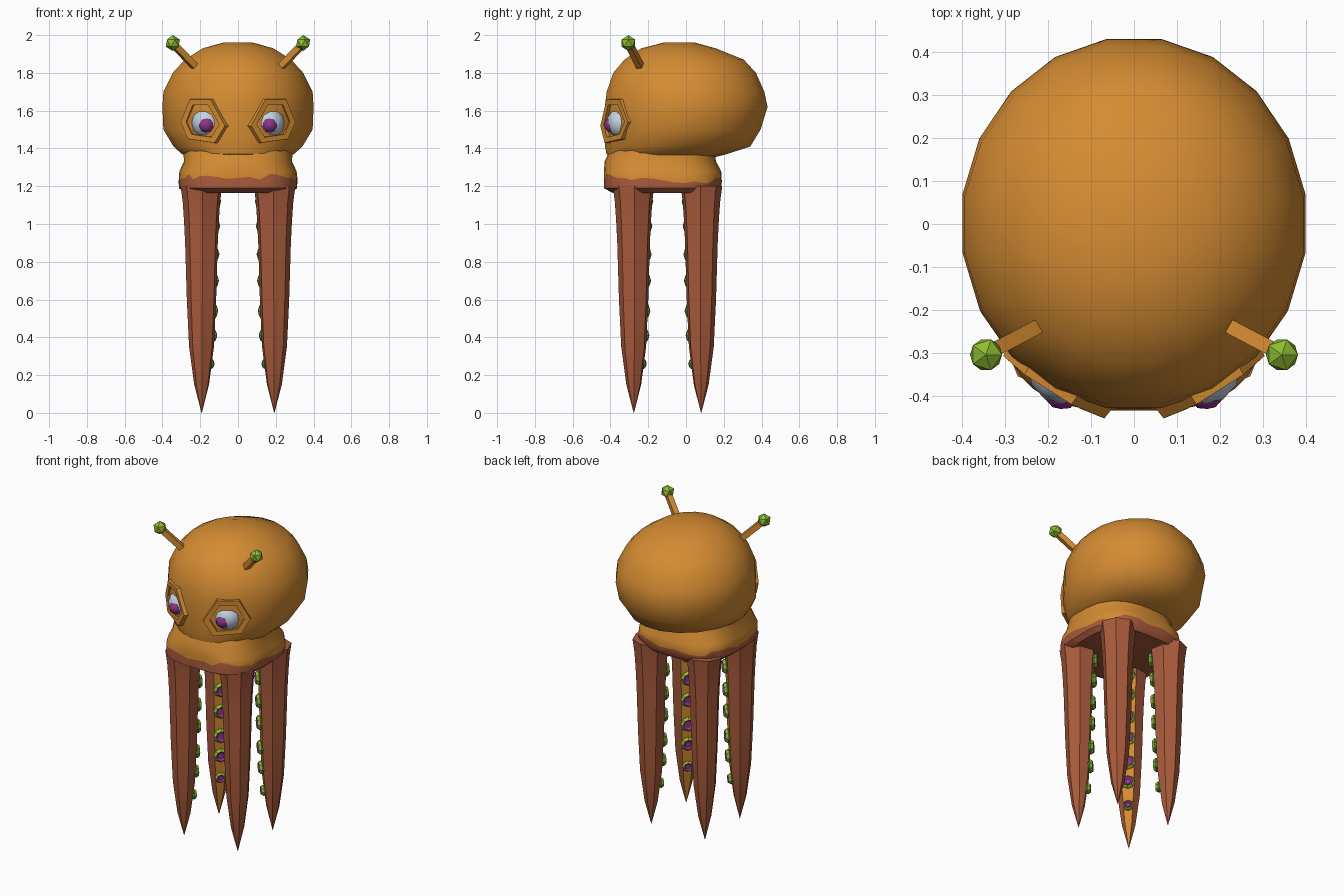
import bpy, bmesh, math, random
from mathutils import Vector

random.seed(4)
if "Cube" in bpy.data.objects:
    bpy.data.objects.remove(bpy.data.objects["Cube"])


def material(name, r, g, b):
    m = bpy.data.materials.new(name)
    m.use_nodes = True
    m.diffuse_color = (r, g, b, 1)
    m.node_tree.nodes["Principled BSDF"].inputs["Base Color"].default_value = (r, g, b, 1)
    return m


ORANGE = material("orange skin", 0.66, 0.26, 0.032)
BROWN = material("red brown skin", 0.40, 0.105, 0.045)
LIME = material("lime green", 0.27, 0.50, 0.03)
GREEN = material("sucker green", 0.09, 0.31, 0.045)
WHITE = material("pale eye", 0.55, 0.64, 0.76)
PURPLE = material("purple", 0.26, 0.035, 0.25)


def finish(bm, name, mats, angle=30):
    """Turn a bmesh into a shaded object."""
    bmesh.ops.recalc_face_normals(bm, faces=bm.faces)
    mesh = bpy.data.meshes.new(name)
    bm.to_mesh(mesh)
    bm.free()
    for m in mats:
        mesh.materials.append(m)
    ob = bpy.data.objects.new(name, mesh)
    bpy.context.collection.objects.link(ob)
    bpy.ops.object.select_all(action="DESELECT")
    ob.select_set(True)
    bpy.context.view_layer.objects.active = ob
    bpy.ops.object.shade_smooth_by_angle(angle=math.radians(angle))
    return ob


def loft(bm, rings, paint=lambda strip, i: 0, closed=False):
    """Skin a list of equal point rings; cap the ends, or join last to first."""
    vs = [[bm.verts.new(p) for p in ring] for ring in rings]
    n = len(vs[0])
    last = len(vs) if closed else len(vs) - 1
    for k in range(last):
        a, b = vs[k], vs[(k + 1) % len(vs)]
        for i in range(n):
            j = (i + 1) % n
            bm.faces.new((a[i], a[j], b[j], b[i])).material_index = paint(k, i)
    if not closed:
        bm.faces.new(vs[0]).material_index = paint(0, 0)
        bm.faces.new(vs[-1]).material_index = paint(last - 1, 0)


def oval(z, rx, front, back, n, power=2.0):
    """Horizontal superellipse ring between two y limits."""
    pts = []
    for i in range(n):
        t = 2 * math.pi * (i + 0.5) / n
        c, s = math.cos(t), math.sin(t)
        x = math.copysign(abs(c) ** (2 / power), c) * rx
        y = math.copysign(abs(s) ** (2 / power), s) * (back - front) / 2
        pts.append(Vector((x, y + (front + back) / 2, z)))
    return pts


# Head: height, half width, front, back
HEAD = [(1.35, .25, -.38, .14), (1.37, .30, -.425, .22), (1.41, .345, -.433, .345),
        (1.50, .40, -.435, .40), (1.62, .405, -.435, .437), (1.70, .40, -.425, .42),
        (1.80, .35, -.39, .375), (1.87, .285, -.33, .31), (1.93, .19, -.24, .16),
        (1.96, .08, -.12, .05)]
bm = bmesh.new()
loft(bm, [oval(*r, 20) for r in HEAD])
finish(bm, "head", [ORANGE], 40)

# Neck with a ragged border between the two skin colours
NECK = [(1.165, .285, -.39, .165, 3), (1.19, .313, -.435, .185, 3), (1.23, .315, -.436, .19, 3),
        (1.28, .311, -.435, .187, 2.8), (1.33, .287, -.432, .16, 2.5), (1.40, .29, -.40, .15, 2.3)]
rings = [oval(*r[:4], 40, r[4]) for r in NECK]
for p in rings[2]:
    p.z += random.uniform(-0.017, 0.017) + (0.02 if p.y < -0.35 else 0)
bm = bmesh.new()
loft(bm, rings, lambda k, i: 1 if k < 2 else 0)
finish(bm, "neck", [ORANGE, BROWN], 40)

# Legs: height, radius; the inner side of each is orange and carries suckers
LEG = [(0, .001), (.15, .04), (.35, .067), (.6, .079), (.9, .088), (1.02, .094), (1.12, .101), (1.2, .112)]
LEG_ANGLES = [0, 47, 100, 150, 210, 260, 313]
SUCKER = [(-.02, .034), (.008, .047), (.024, .034), (.014, .02)]
UP = Vector((0, 0, 1))


def leg_radius(z):
    for (z0, r0), (z1, r1) in zip(LEG, LEG[1:]):
        if z <= z1:
            return r0 + (r1 - r0) * (z - z0) / (z1 - z0)


def make_leg(sx, sy, label):
    centre = Vector((0.192 * sx, -0.098 + 0.178 * sy, 0))
    out = Vector((sx, sy, 0)).normalized()
    side = UP.cross(out)
    rings = []
    for z, r in LEG:
        rings.append([centre + UP * z + r * (out * math.cos(math.radians(a)) + side * math.sin(math.radians(a)))
                      for a in LEG_ANGLES])
    bm = bmesh.new()
    loft(bm, rings, lambda k, i: 1 if i == 3 and k < 6 else 0)
    finish(bm, label + "_leg", [BROWN, ORANGE])

    bm = bmesh.new()
    for z in (1.12, .99, .84, .70, .54, .41, .26):
        r = leg_radius(z)
        base = centre + UP * z - out * r * 0.866
        size = min(1, r / 0.075)
        rings = []
        for h, rad in SUCKER:
            rings.append([base - out * h + size * rad * (side * math.cos(t) + UP * math.sin(t))
                          for t in (math.pi * i / 4 for i in range(8))])
        loft(bm, rings, lambda k, i: k)
    finish(bm, label + "_suckers", [GREEN, LIME, PURPLE])


for sx, lr in ((1, "left"), (-1, "right")):
    for sy, fb in ((-1, "front"), (1, "back")):
        make_leg(sx, sy, fb + "_" + lr)

# Eyes: six-sided rim, ball and pupil, laid on the tilted head surface
TILT = math.radians(32)
RIM = [(.06, .115), (-.05, .115), (-.12, -.025), (-.07, -.115), (.07, -.095), (.115, -.005)]


def eye_point(s, u, w, d):
    x = 0.19 + u * math.cos(TILT) + d * math.sin(TILT)
    y = -0.38 + u * math.sin(TILT) - d * math.cos(TILT)
    return Vector((s * x, y, 1.545 + w))


def eye_ball(s, name, mat, centre, radius):
    bm = bmesh.new()
    bmesh.ops.create_icosphere(bm, subdivisions=2, radius=radius)
    for v in bm.verts:
        v.co = eye_point(s, *(v.co + Vector(centre)))
    finish(bm, name, [mat])


# Feelers: square stalk with a faceted bulb
def make_feeler(s, label):
    a, b = Vector((.225 * s, -.24, 1.83)), Vector((.335 * s, -.298, 1.945))
    axis = (b - a).normalized()
    p = axis.cross(UP).normalized()
    q = axis.cross(p)
    bm = bmesh.new()
    loft(bm, [[c + 0.017 * (p * i + q * j) for i, j in ((1, 1), (-1, 1), (-1, -1), (1, -1))] for c in (a, b)])
    finish(bm, label + "_feeler_stalk", [ORANGE])
    bm = bmesh.new()
    bmesh.ops.create_icosphere(bm, subdivisions=1, radius=0.042)
    bmesh.ops.translate(bm, verts=bm.verts, vec=(.345 * s, -.305, 1.958))
    finish(bm, label + "_feeler_bulb", [LIME])


for s, label in ((1, "left"), (-1, "right")):
    bm = bmesh.new()
    rings = []
    for scale, lift in ((1.05, -.05), (1, .014), (.74, .014), (.7, -.05)):
        rings.append([eye_point(s, u / math.cos(TILT) * scale, w * scale, lift - 1.1 * u * u) for u, w in RIM])
    loft(bm, rings, closed=True)
    finish(bm, label + "_eye_rim", [ORANGE])
    eye_ball(s, label + "_eyeball", WHITE, (0, -.01, -.05), .084)
    eye_ball(s, label + "_pupil", PURPLE, (-.025, -.02, -.003), .043)
    make_feeler(s, label)
